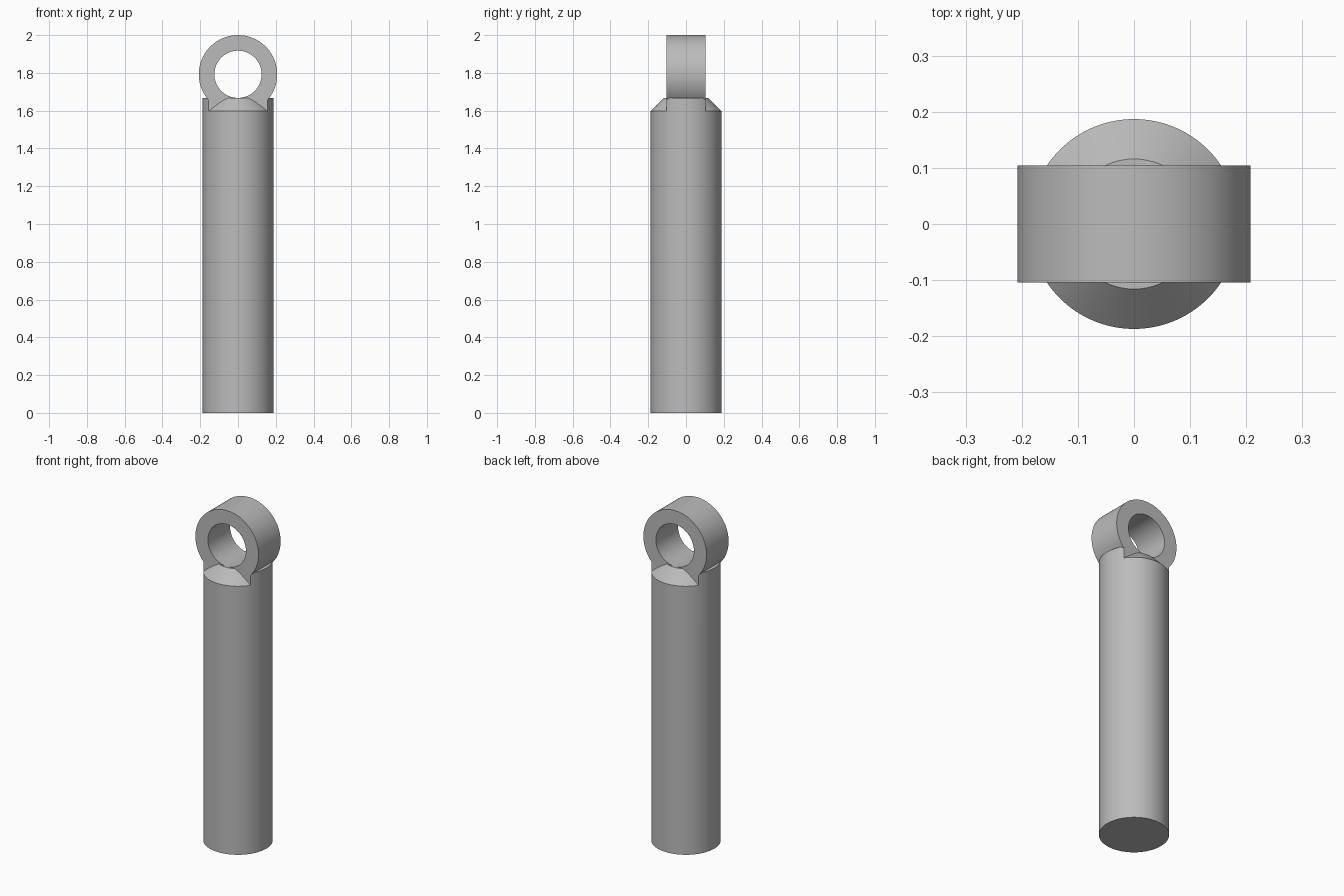
import bpy, bmesh, math
from mathutils import Matrix, Vector

cube = bpy.data.objects.get("Cube")
if cube:
    bpy.data.objects.remove(cube, do_unlink=True)

SHAFT_R, SHOULDER_Z, TOP_Z = 0.187, 1.597, 1.668
CONE_R = 0.116
RING_R, HOLE_R, RING_Z = 0.2075, 0.125, 1.7925
HALF_Y = 0.104
SIDES = 96

grey = bpy.data.materials.new("plain grey")
grey.use_nodes = True
colour = (0.5, 0.5, 0.5, 1)
grey.diffuse_color = colour
grey.node_tree.nodes["Principled BSDF"].inputs["Base Color"].default_value = colour


def finish(name, bm):
    bmesh.ops.recalc_face_normals(bm, faces=bm.faces)
    mesh = bpy.data.meshes.new(name)
    bm.to_mesh(mesh)
    bm.free()
    mesh.materials.append(grey)
    obj = bpy.data.objects.new(name, mesh)
    bpy.context.collection.objects.link(obj)
    return obj


def lathe(profile, closed=False):
    """Spin (radius, z) points about z; cap the ends, or close the section."""
    bm = bmesh.new()
    loops = []
    for r, z in profile:
        loops.append([bm.verts.new((r * math.cos(a), r * math.sin(a), z))
                      for a in (2 * math.pi * i / SIDES for i in range(SIDES))])
    pairs = list(zip(loops, loops[1:]))
    if closed:
        pairs.append((loops[-1], loops[0]))
    else:
        bm.faces.new(loops[0])
        bm.faces.new(loops[-1])
    for a, b in pairs:
        for i in range(SIDES):
            j = (i + 1) % SIDES
            bm.faces.new((a[i], a[j], b[j], b[i]))
    return bm


# Round shaft with a conical shoulder
shaft = finish("shaft", lathe([(SHAFT_R, 0), (SHAFT_R, SHOULDER_Z), (CONE_R, TOP_Z)]))

# Full-width seat under the ring, cut flat at front and back
bm = lathe([(SHAFT_R, SHOULDER_Z), (SHAFT_R, TOP_Z)])
for side in (-1, 1):
    cut = bmesh.ops.bisect_plane(bm, geom=bm.verts[:] + bm.edges[:] + bm.faces[:],
                                 plane_co=Vector((0, side * HALF_Y, 0)),
                                 plane_no=Vector((0, side, 0)), clear_outer=True)
    rim = [e for e in cut["geom_cut"] if isinstance(e, bmesh.types.BMEdge)]
    bmesh.ops.holes_fill(bm, edges=rim, sides=0)
seat = finish("ring_seat", bm)

# Eye ring, its hole running front to back
bm = lathe([(HOLE_R, -HALF_Y), (RING_R, -HALF_Y), (RING_R, HALF_Y), (HOLE_R, HALF_Y)], closed=True)
bmesh.ops.transform(bm, verts=bm.verts,
                    matrix=Matrix.Translation((0, 0, RING_Z)) @ Matrix.Rotation(math.pi / 2, 4, 'X'))
ring = finish("eye_ring", bm)

# Weld the parts into one solid
bpy.context.view_layer.objects.active = shaft
for part in (seat, ring):
    mod = shaft.modifiers.new("weld " + part.name, 'BOOLEAN')
    mod.operation, mod.solver, mod.object = 'UNION', 'EXACT', part
    bpy.ops.object.modifier_apply(modifier=mod.name)
    bpy.data.objects.remove(part, do_unlink=True)
shaft.name = "eye_rod"

bpy.ops.object.select_all(action='DESELECT')
shaft.select_set(True)
bpy.ops.object.shade_smooth_by_angle(angle=math.radians(25))
